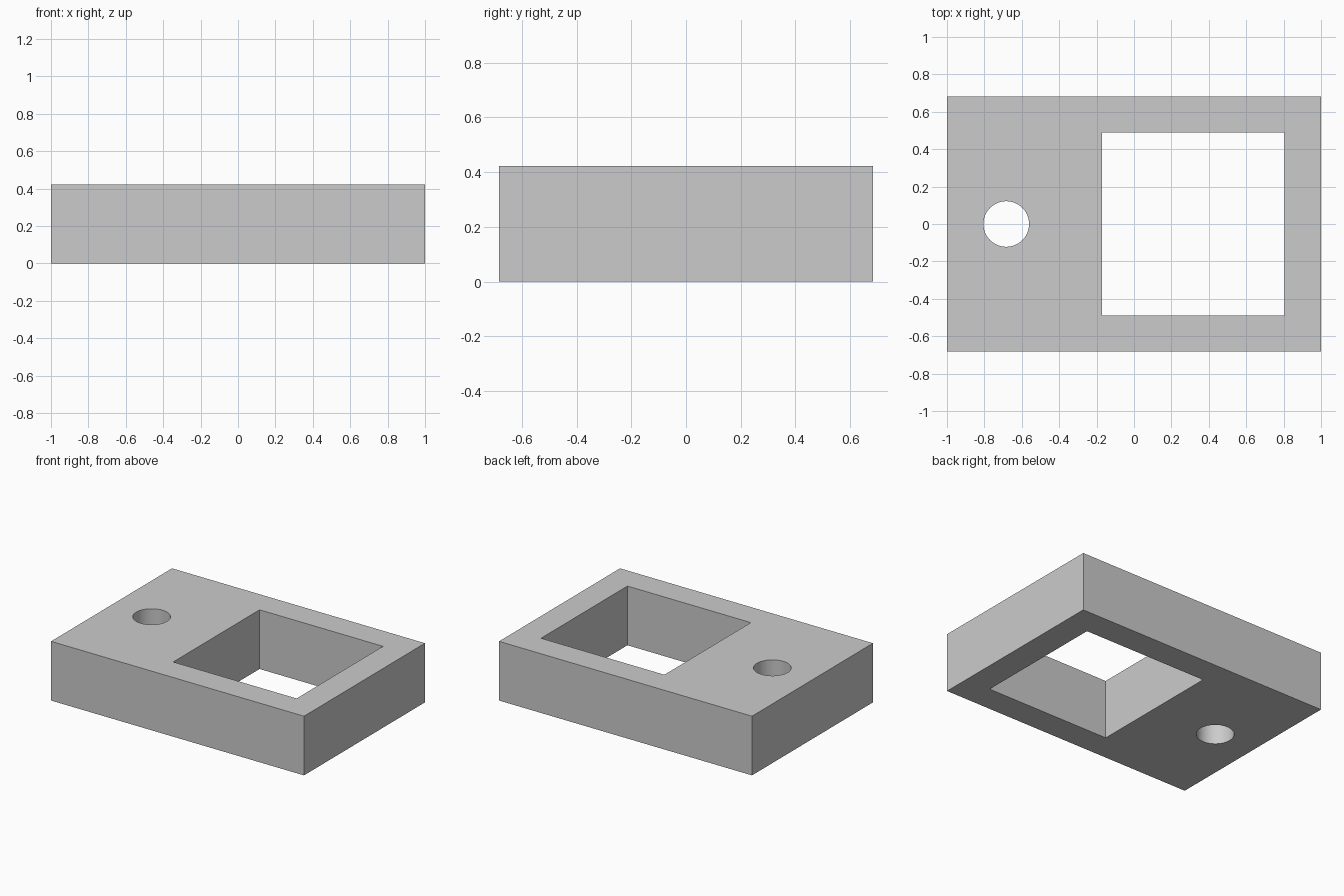
import bpy
import math

if "Cube" in bpy.data.objects:
    bpy.data.objects.remove(bpy.data.objects["Cube"])

LENGTH, DEPTH, HEIGHT = 2.0, 1.366, 0.423

grey = bpy.data.materials.new("plain grey")
grey.diffuse_color = (0.6, 0.6, 0.6, 1)
grey.use_nodes = True
grey.node_tree.nodes["Principled BSDF"].inputs["Base Color"].default_value = grey.diffuse_color


def box(name, x, y, z, size):
    bpy.ops.mesh.primitive_cube_add(size=1, location=(x, y, z))
    ob = bpy.context.object
    ob.name = name
    ob.scale = size
    bpy.ops.object.transform_apply(location=True, rotation=False, scale=True)
    ob.data.materials.append(grey)
    return ob


# Solid rectangular block
block = box("block", 0, 0, HEIGHT / 2, (LENGTH, DEPTH, HEIGHT))

# Cutters: square window and round hole, both running right through
window = box("window_cutter", 0.317, 0, HEIGHT / 2, (0.976, 0.976, 1))
bpy.ops.mesh.primitive_cylinder_add(vertices=64, radius=0.122, depth=1,
                                    location=(-0.683, 0, HEIGHT / 2))
hole = bpy.context.object
hole.name = "hole_cutter"
hole.data.materials.append(grey)

# Cut the openings and remove the cutters
bpy.ops.object.select_all(action='DESELECT')
block.select_set(True)
bpy.context.view_layer.objects.active = block
for cutter in (window, hole):
    mod = block.modifiers.new(cutter.name, 'BOOLEAN')
    mod.operation = 'DIFFERENCE'
    mod.solver = 'EXACT'
    mod.object = cutter
    bpy.ops.object.modifier_apply(modifier=mod.name)
    bpy.data.objects.remove(cutter)

# Smooth hole wall, crisp edges elsewhere
bpy.ops.object.shade_smooth_by_angle(angle=math.radians(30))
